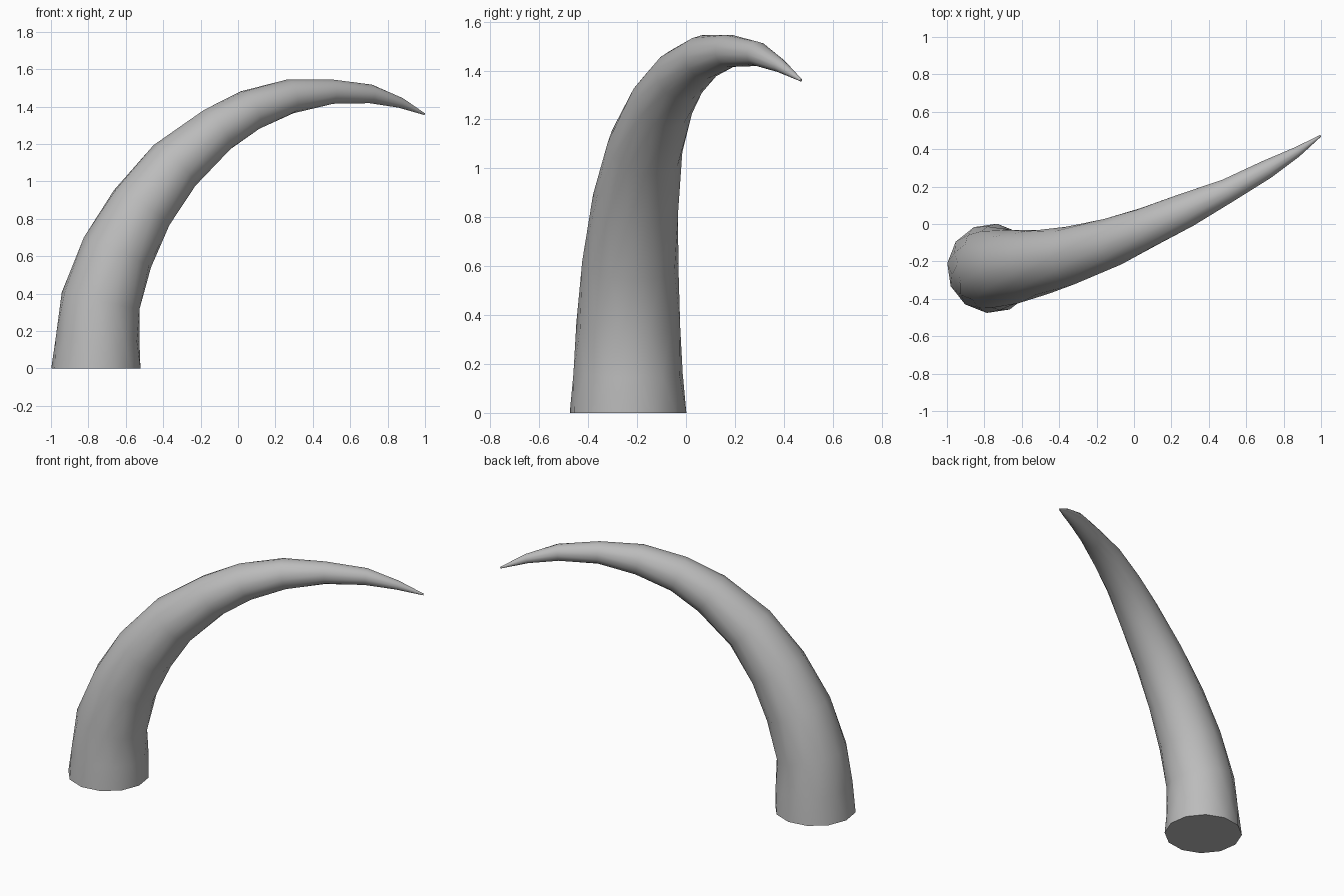
import bpy, bmesh, math
from mathutils import Vector

cube = bpy.data.objects.get("Cube")
if cube:
    bpy.data.objects.remove(cube, do_unlink=True)

# One plain grey for the whole horn
grey = bpy.data.materials.new("horn_grey")
grey.use_nodes = True
colour = (0.5, 0.5, 0.5, 1)
grey.diffuse_color = colour
grey.node_tree.nodes["Principled BSDF"].inputs["Base Color"].default_value = colour

# Centre line and radius of each ring, from base to tip
SIDES = 12
PATH = [
    (-.76, -.237, 0, .24), (-.75, -.237, .16, .226), (-.735, -.236, .36, .214),
    (-.645, -.228, .62, .198), (-.515, -.206, .86, .178), (-.34, -.168, 1.085, .156),
    (-.115, -.095, 1.275, .13), (.065, -.02, 1.382, .112), (.28, .075, 1.455, .092),
    (.5, .178, 1.48, .067), (.71, .292, 1.468, .05), (.87, .385, 1.42, .028),
    (.997, .471, 1.36, .005),
]
points = [Vector(p[:3]) for p in PATH]
bend_normal = Vector((.4, -.92, 0))

# Rings are turned half a step from each other to give diamond facets
bm = bmesh.new()
rings = []
for i, centre in enumerate(points):
    tangent = points[min(i + 1, len(points) - 1)] - points[max(i - 1, 0)]
    tangent = Vector((0, 0, 1)) if i == 0 else tangent.normalized()
    side = (bend_normal - tangent * bend_normal.dot(tangent)).normalized()
    across = tangent.cross(side)
    ring = []
    for k in range(SIDES):
        a = math.tau * (k + (i % 2) / 2) / SIDES
        ring.append(bm.verts.new(centre + PATH[i][3] * (side * math.cos(a) + across * math.sin(a))))
    rings.append(ring)

for i, (low, high) in enumerate(zip(rings, rings[1:])):
    for k in range(SIDES):
        n = (k + 1) % SIDES
        if i % 2 == 0:
            bm.faces.new((low[k], low[n], high[k]))
            bm.faces.new((low[n], high[n], high[k]))
        else:
            bm.faces.new((low[k], low[n], high[n]))
            bm.faces.new((low[k], high[n], high[k]))

# Flat base and tiny tip cap
bm.faces.new(list(reversed(rings[0])))
bm.faces.new(rings[-1])
bmesh.ops.recalc_face_normals(bm, faces=bm.faces)

mesh = bpy.data.meshes.new("horn")
bm.to_mesh(mesh)
bm.free()
mesh.materials.append(grey)
horn = bpy.data.objects.new("horn", mesh)
bpy.context.collection.objects.link(horn)

# Soft facets with a crisp base edge
bpy.ops.object.select_all(action="DESELECT")
horn.select_set(True)
bpy.context.view_layer.objects.active = horn
bpy.ops.object.shade_smooth_by_angle(angle=math.radians(30))
